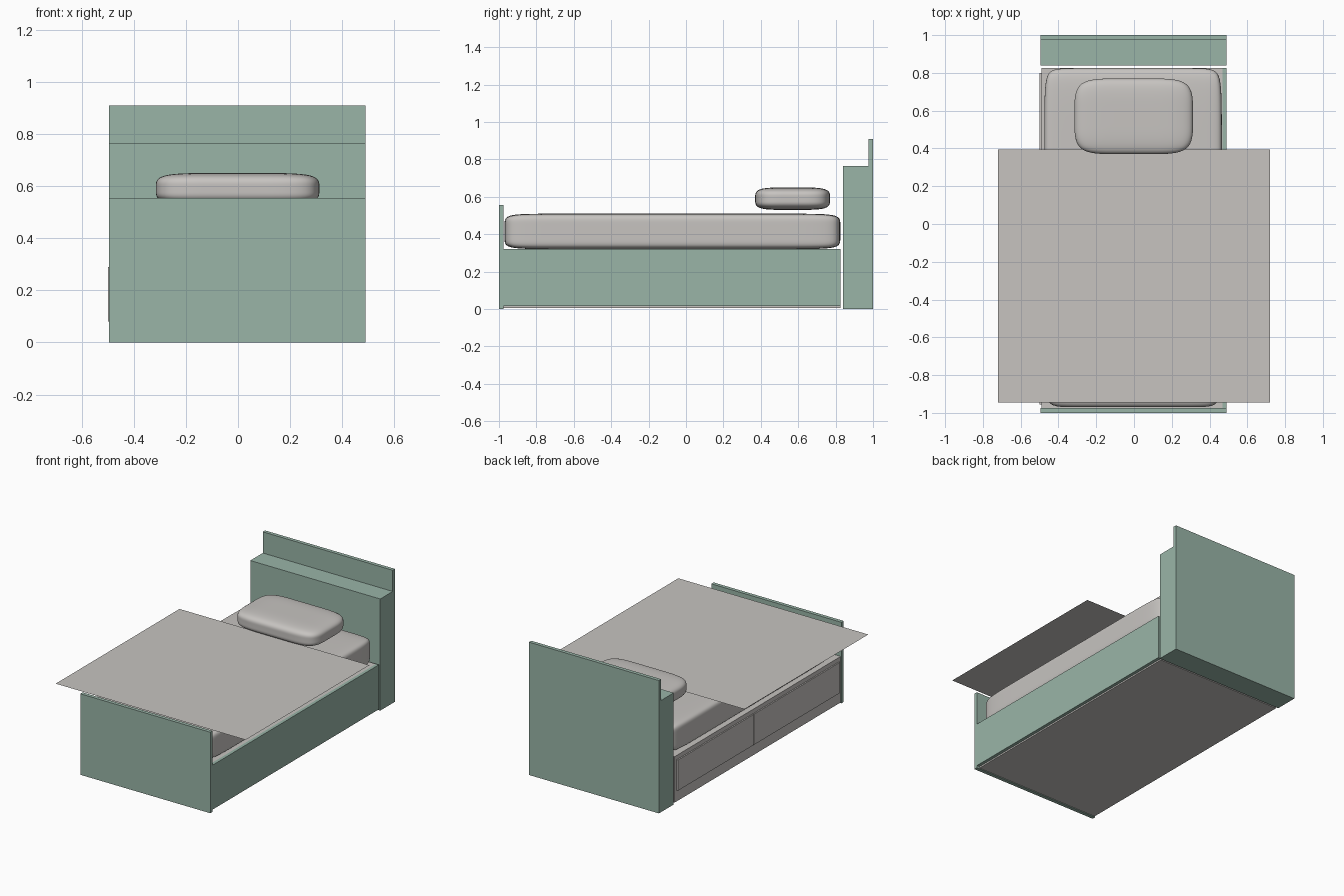
import bpy
import bmesh
from mathutils import Vector

cube = bpy.data.objects.get("Cube")
if cube:
    bpy.data.objects.remove(cube, do_unlink=True)


def material(name, rgb):
    m = bpy.data.materials.new(name)
    m.use_nodes = True
    m.diffuse_color = (*rgb, 1)
    m.node_tree.nodes["Principled BSDF"].inputs["Base Color"].default_value = (*rgb, 1)
    return m


GREEN = material("sage green", (0.32, 0.46, 0.39))
GREY = material("warm grey", (0.57, 0.55, 0.53))


def add_object(name, bm, mat):
    mesh = bpy.data.meshes.new(name)
    bm.to_mesh(mesh)
    bm.free()
    mesh.materials.append(mat)
    ob = bpy.data.objects.new(name, mesh)
    bpy.context.collection.objects.link(ob)
    return ob


def box_mesh(lo, hi):
    bm = bmesh.new()
    bmesh.ops.create_cube(bm, size=1)
    lo, hi = Vector(lo), Vector(hi)
    bmesh.ops.scale(bm, vec=hi - lo, verts=bm.verts)
    bmesh.ops.translate(bm, vec=(lo + hi) / 2, verts=bm.verts)
    return bm


def box(name, lo, hi, mat):
    return add_object(name, box_mesh(lo, hi), mat)


def cushion(name, lo, hi, inset, mat):
    """Soft box: support loops set the corner softness of a subdivided cube."""
    bm = box_mesh(lo, hi)
    for axis in range(3):
        normal = Vector((0, 0, 0))
        normal[axis] = 1
        for pos in (lo[axis] + inset[axis], hi[axis] - inset[axis]):
            bmesh.ops.bisect_plane(bm, geom=bm.verts[:] + bm.edges[:] + bm.faces[:],
                                   plane_co=normal * pos, plane_no=normal)
    for f in bm.faces:
        f.smooth = True
    ob = add_object(name, bm, mat)
    sub = ob.modifiers.new("Soften", 'SUBSURF')
    sub.levels = sub.render_levels = 3
    return ob


L, R = -0.495, 0.49  # sides of the frame

# Headboard: stepped profile extruded across the width
bm = bmesh.new()
profile = [(0.84, 0), (1, 0), (1, 0.91), (0.975, 0.91), (0.975, 0.765), (0.84, 0.765)]
face = bm.faces.new([bm.verts.new((L, y, z)) for y, z in profile])
ext = bmesh.ops.extrude_face_region(bm, geom=[face])
bmesh.ops.translate(bm, vec=(R - L, 0, 0),
                    verts=[v for v in ext["geom"] if isinstance(v, bmesh.types.BMVert)])
bmesh.ops.recalc_face_normals(bm, faces=bm.faces)
add_object("headboard", bm, GREEN)

# Footboard and side panel
box("footboard", (L, -1, 0), (R, -0.975, 0.555), GREEN)
box("side_panel", (0.468, -0.975, 0.015), (R, 0.825, 0.32), GREEN)

# Storage base with two drawer fronts on the open side
box("storage_base", (-0.49, -0.975, 0.005), (0.468, 0.825, 0.32), GREY)
for name, y0, y1 in (("foot_drawer", -0.955, -0.026), ("head_drawer", -0.018, 0.80)):
    box(name, (-0.499, y0, 0.08), (-0.488, y1, 0.29), GREY)

# Bedding
cushion("mattress", (-0.475, -0.97, 0.32), (0.465, 0.825, 0.51), (0.1, 0.25, 0.05), GREY)
cushion("pillow", (-0.315, 0.37, 0.53), (0.312, 0.77, 0.65), (0.22, 0.17, 0.055), GREY)

# Blanket: a single flat sheet above the mattress
bm = bmesh.new()
bm.faces.new([bm.verts.new((x, y, 0.543)) for x, y in
              ((-0.72, -0.945), (0.72, -0.945), (0.72, 0.395), (-0.72, 0.395))])
add_object("blanket", bm, GREY)
